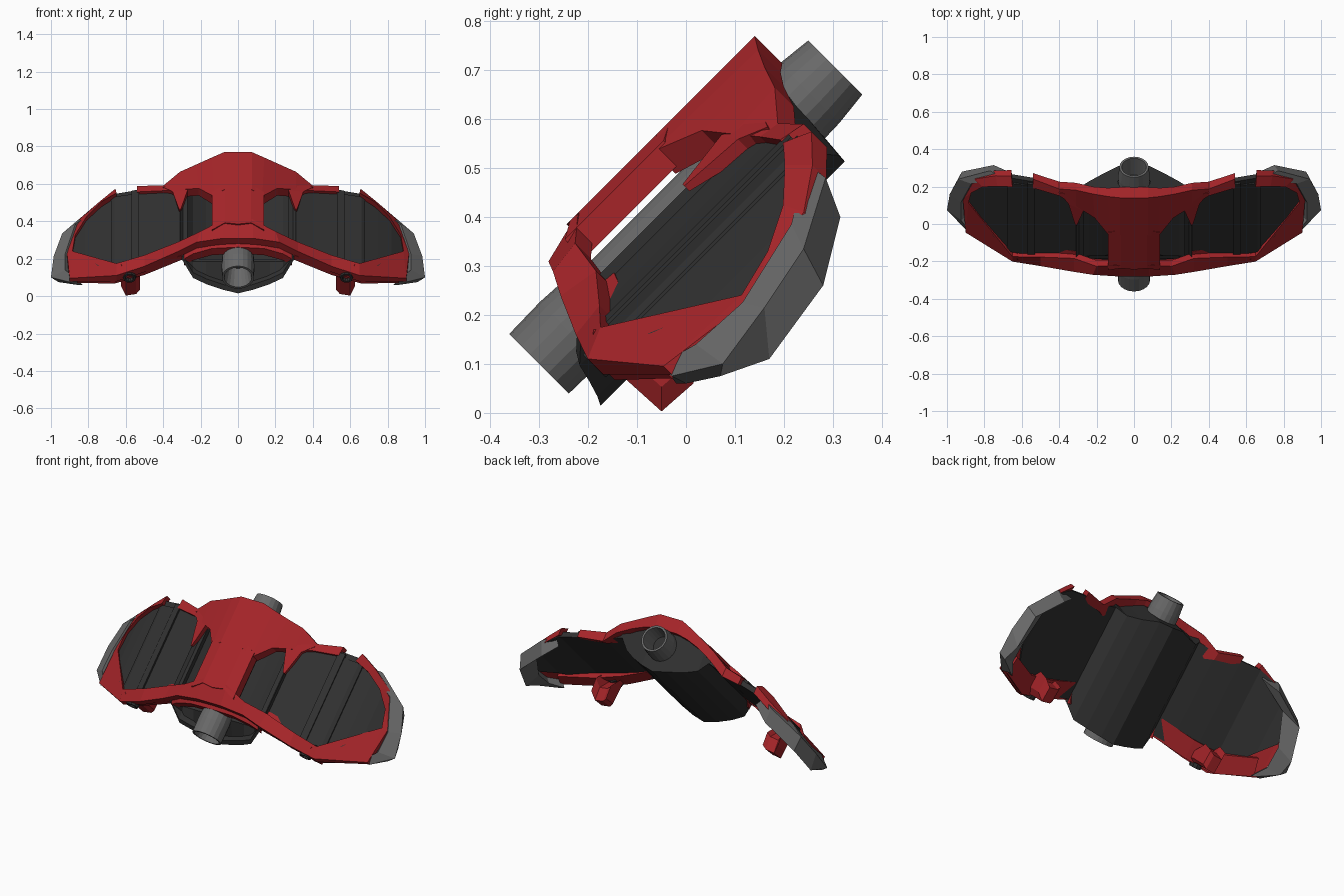
import bpy, bmesh, math
from mathutils import Vector

R2 = math.sqrt(2)


def W(x, v, n):
    """Local frame (across, along the tube, out of the plate) to world: body is tilted 45 degrees."""
    return Vector((x, (v - n) / R2, (v + n) / R2))


def material(name, c):
    m = bpy.data.materials.new(name)
    m.diffuse_color = (*c, 1)
    return m


RED = material("red_paint", (0.38, 0.018, 0.022))
DARK = material("dark_shell", (0.03, 0.03, 0.03))
GREY = material("grey_metal", (0.14, 0.14, 0.14))


def finish(name, bm, mat, mirror):
    bmesh.ops.recalc_face_normals(bm, faces=bm.faces)
    me = bpy.data.meshes.new(name)
    bm.to_mesh(me)
    bm.free()
    me.materials.append(mat)
    ob = bpy.data.objects.new(name, me)
    bpy.context.collection.objects.link(ob)
    if mirror:
        ob.modifiers.new("mirror", 'MIRROR').merge_threshold = 0.0005
    return ob


def loft(name, rings, mat, mirror=True):
    """Skin closed world-space rings; no cap on the mirror plane."""
    bm = bmesh.new()
    vs = [[bm.verts.new(p) for p in r] for r in rings]
    k = len(vs[0])
    for a, b in zip(vs, vs[1:]):
        for i in range(k):
            j = (i + 1) % k
            bm.faces.new((a[i], a[j], b[j], b[i]))
    for r in (vs[0], vs[-1]):
        if not (mirror and all(abs(p.co.x) < 1e-6 for p in r)):
            bm.faces.new(r)
    return finish(name, bm, mat, mirror)


def plate(name, rows, t, mat):
    """Rows: outer (x,v,n), inner (x,v,n) and optionally own thickness, extruded below."""
    rings = []
    for a, b, *own in rows:
        d = own[0] if own else t
        low = lambda p: W(p[0], p[1], p[2] - d)
        rings.append([W(*a), W(*b), low(b), low(a)])
    return loft(name, rings, mat)


def tube(name, profile, centre_x, centre_n, mat, sides=20, mirror=False):
    """Lathe of (radius, v) points around an axis along the tube direction."""
    rings = []
    for r, v in profile:
        rings.append([W(centre_x + r * math.cos(2 * math.pi * i / sides), v,
                        centre_n + r * math.sin(2 * math.pi * i / sides)) for i in range(sides)])
    return loft(name, rings, mat, mirror)


# Red frame: lower bar running round the wing tip
plate("wing_frame", [
    ((0, .02, .417), (0, .134, .445)),
    ((.08, .02, .417), (.08, .134, .445)),
    ((.22, .012, .396), (.2, .085, .405)),
    ((.32, -.012, .350), (.32, .075, .335)),
    ((.50, -.046, .272), (.50, .03, .28)),
    ((.65, -.064, .22), (.65, 0, .247)),
    ((.90, .035, .10), (.885, .25, .09), .025),
    ((.915, .26, .07), (.87, .35, .115), .025),
    ((.85, .46, .12), (.81, .44, .160), .03),
    ((.74, .54, .175), (.73, .50, .215), .04),
    ((.655, .587, .225), (.65, .53, .25)),
], .045, RED)

# Red reinforcing bar under the lower edge
plate("under_bar", [((.30, -.01, .32), (.30, .10, .31)), ((.50, -.04, .235), (.50, .07, .235)),
                    ((.66, -.055, .185), (.66, .06, .185)), ((.86, .03, .09), (.84, .13, .10), .02)], .035, RED)

# Red frame: upper arm
plate("upper_arm", [
    ((0, .643, .445), (0, .36, .445), .08),
    ((.075, .643, .445), (.075, .36, .445), .08),
    ((.14, .628, .42), (.13, .33, .425), .065),
    ((.22, .612, .385), (.21, .43, .385)),
    ((.31, .598, .342), (.31, .47, .335)),
    ((.40, .55, .285), (.40, .505, .292)),
    ((.54, .587, .247), (.54, .53, .258), .045),
], .055, RED)

# Red central spine with chamfered sides
plate("spine", [
    ((0, .1, .445), (0, .40, .445)),
    ((.07, .11, .445), (.07, .40, .445)),
    ((.14, .075, .425), (.14, .36, .425), .055),
], .075, RED)

# Red claws over the panels
loft("claw", [
    [W(.25, .56, .36), W(.40, .53, .295), W(.40, .53, .25), W(.25, .56, .30)],
    [W(.27, .45, .35), W(.35, .47, .32), W(.34, .47, .28), W(.27, .45, .30)],
    [W(.305, .325, .335), W(.315, .325, .33), W(.315, .325, .315), W(.305, .325, .315)],
], RED)

# Red lip under the arch
plate("arch_lip", [
    ((0, .0, .37), (0, .06, .39)), ((.14, .0, .36), (.14, .06, .38)),
    ((.24, -.01, .33), (.24, .05, .36)), ((.29, -.02, .30), (.29, .04, .33)),
], .05, RED)

# Dark wing panels, with raised slats
panel = [(.27, .0, .56, .315), (.40, -.01, .54, .275), (.54, -.03, .56, .24), (.66, -.03, .56, .212),
         (.75, .05, .53, .165), (.82, .15, .46, .125), (.885, .245, .35, .075)]
plate("wing_panel", [((x, a, n), (x, b, n)) for x, a, b, n in panel], .03, DARK)
plate("slat", [((x, .0, n), (x, .55, n)) for x, n in ((.53, .256), (.57, .246))], .03, DARK)
plate("outer_slat", [((x, .01, n), (x, .53, n)) for x, n in ((.57, .24), (.66, .222), (.68, .208))], .02, DARK)

# Dark hull below the tube, with end walls
hull = [(0, -.113, .592, .134), (.08, -.104, .592, .152), (.17, -.094, .562, .185),
        (.24, -.085, .545, .222), (.31, 0, .56, .30)]
loft("hull", [[W(x, a, n), W(x, b, n), W(x, b, n + .025), W(x, a + .015, n + .025)] for x, a, b, n in hull], DARK)
loft("hull_back_wall", [[W(x, b - .02, n), W(x, b, n), W(x, b + .02, max(n + .01, .39 - .2 * x)),
                         W(x, b - .02, max(n + .01, .39 - .2 * x))] for x, a, b, n in hull], DARK)
loft("hull_front_wall", [[W(x, a + .03, n + .01), W(x, a + .05, n + .01), W(x, .02, max(n + .03, .26)),
                          W(x, .0, max(n + .03, .26))] for x, a, b, n in hull], DARK)

# Grey tube with hollow ends
tube("barrel", [(.05, .0), (.066, -.1), (.074, -.141), (.086, -.141), (.088, -.05), (.084, .02), (.074, .03),
                (.074, .56), (.088, .57), (.086, .64), (.078, .714), (.066, .714), (.055, .60)], 0, .283, GREY)

# Grey wing tips: inner edge, ridge and underside edge in world space
inner = [(.87, -.05, .10), (.925, .02, .14), (.925, .115, .225), (.87, .215, .385), (.70, .245, .51)]
ridge = [(.90, -.03, .075), (1.0, .075, .10), (.985, .16, .215), (.94, .24, .335), (.77, .285, .48)]
under = [(.86, 0, .06), (.96, .07, .075), (.955, .17, .11), (.92, .28, .26), (.75, .315, .40)]
loft("wing_tip", [[Vector(i), Vector(r), Vector(u), Vector(i) + Vector((-.04, .03, -.04))]
                  for i, r, u in zip(inner, ridge, under)], GREY)

# Red feet under the wings, with dark studs in front
foot = [(-.19, .12), (-.13, .075), (-.05, .003), (.015, .06), (-.03, .12)]
loft("foot", [[Vector((x, y, z + dz)) for y, z in foot]
              for x, dz in ((.525, .03), (.545, .008), (.60, 0), (.625, .05))], RED)
tube("stud", [(.018, -.04), (.022, -.065), (.034, -.065), (.036, -.05), (.034, .02)], .58, .20, DARK, 10, True)
